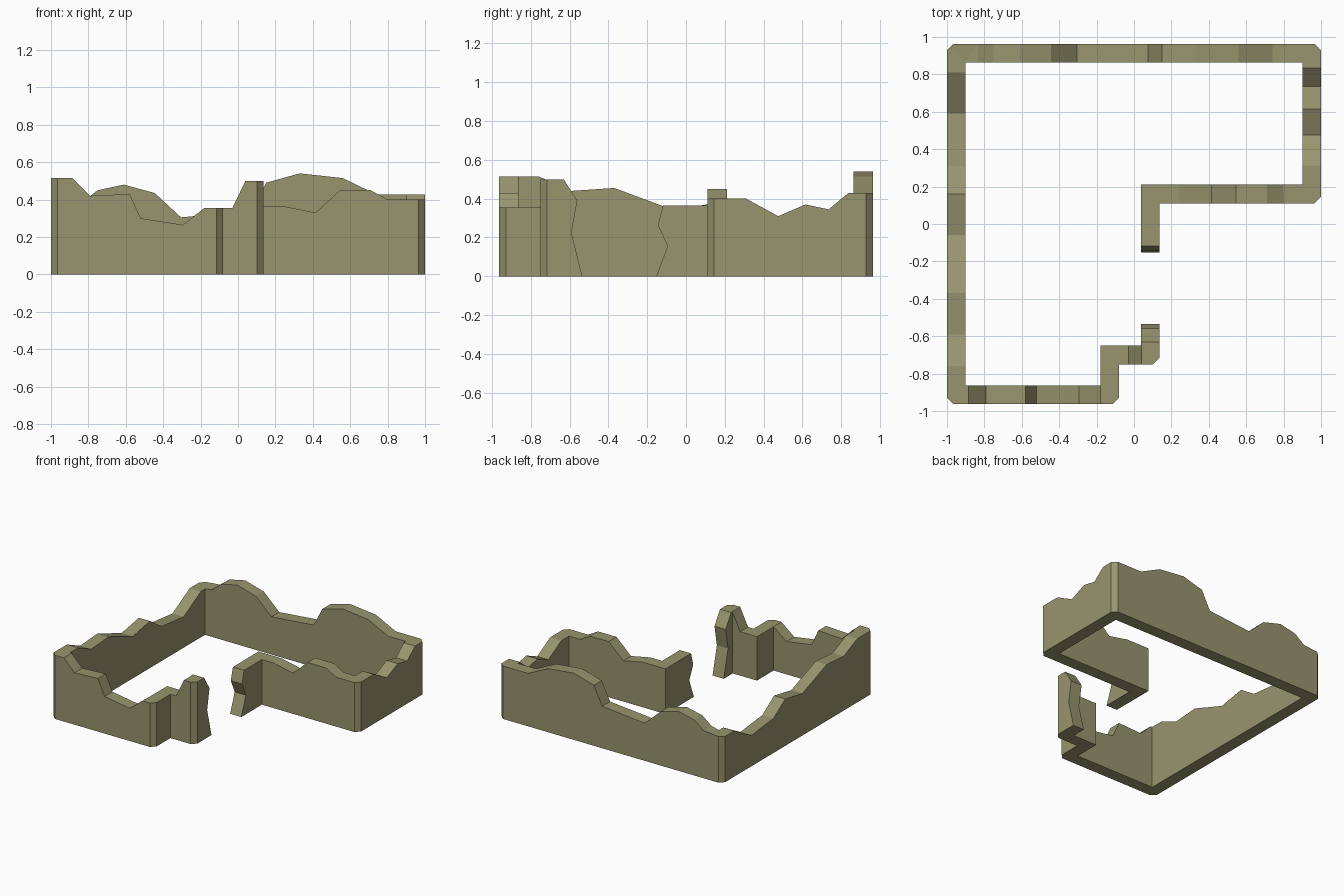
import bpy, bmesh, math
from mathutils import Vector

if "Cube" in bpy.data.objects:
    bpy.data.objects.remove(bpy.data.objects["Cube"])

HALF, CHAMFER = 0.05, 0.035

# Straight runs in clockwise order: (direction, fixed coordinate, [(position, height)...])
RUNS = [
    ((0, -1), 0.087, [(-0.63, 0.50)]),                                   # gate stub
    ((-1, 0), -0.70, [(0.04, 0.50), (-0.03, 0.355)]),                    # connector
    ((0, -1), -0.13, []),                                                # jog
    ((-1, 0), -0.913, [(-0.18, 0.355), (-0.295, 0.265), (-0.52, 0.30),
                       (-0.58, 0.43), (-0.79, 0.42), (-0.885, 0.515)]),  # front
    ((0, 1), -0.95, [(-0.76, 0.515), (-0.59, 0.44), (-0.37, 0.455), (-0.06, 0.34),
                     (0.16, 0.38), (0.31, 0.28), (0.59, 0.25), (0.81, 0.37)]),  # left
    ((1, 0), 0.913, [(-0.835, 0.385), (-0.75, 0.45), (-0.61, 0.48), (-0.445, 0.435),
                     (-0.305, 0.305), (0.075, 0.34), (0.15, 0.49), (0.33, 0.54),
                     (0.56, 0.515), (0.74, 0.428)]),                     # back
    ((0, -1), 0.95, [(0.835, 0.428), (0.735, 0.345), (0.615, 0.37),
                     (0.475, 0.31), (0.31, 0.40)]),                      # right
    ((-1, 0), 0.16, [(0.80, 0.40), (0.71, 0.45), (0.545, 0.45),
                     (0.415, 0.33), (0.24, 0.365)]),                     # inner
    ((0, -1), 0.087, []),                                                # inner stub
]
# Broken end outlines as (y, z), bottom to top
START = [(-0.535, 0), (-0.59, 0.225), (-0.56, 0.39)]
END = [(-0.153, 0), (-0.095, 0.155), (-0.145, 0.265), (-0.118, 0.365)]


def left(d):
    return Vector((-d[1], d[0], 0))


def column(centre, offset, h):
    return [[centre + s * offset + Vector((0, 0, z)) for z in (0, h)] for s in (1, -1)]


def broken_end(x, d, outline):
    return [[Vector((x, y, z)) + s * HALF * left(d) for y, z in outline] for s in (1, -1)]


# Columns of points on the outer and inner face along the whole wall
columns = [broken_end(RUNS[0][1], RUNS[0][0], START)]
corners = []
h = 0.5
for i, (d, fixed, stations) in enumerate(RUNS):
    for t, h in stations:
        c = Vector((t, fixed, 0)) if d[0] else Vector((fixed, t, 0))
        columns.append(column(c, left(d) * HALF, h))
    if i + 1 < len(RUNS):
        d2, fixed2, _ = RUNS[i + 1]
        c = Vector((fixed2, fixed, 0)) if d[0] else Vector((fixed, fixed2, 0))
        off = (left(d) + left(d2)) * HALF
        columns.append(column(c, off, h))
        if d[0] * d2[1] - d[1] * d2[0] < 0:
            corners.append(c + off)
columns.append(broken_end(RUNS[-1][1], RUNS[-1][0], END))

# Skin the columns
bm = bmesh.new()
cols = [[[bm.verts.new(p) for p in side] for side in col] for col in columns]
for a, b in zip(cols, cols[1:]):
    for s in (0, 1):
        bm.faces.new(a[s] + b[s][::-1])
    for k in (0, -1):
        bm.faces.new((a[0][k], b[0][k], b[1][k], a[1][k]))
for outer, inner in (cols[0], cols[-1]):
    for k in range(len(outer) - 1):
        bm.faces.new((outer[k], outer[k + 1], inner[k + 1], inner[k]))
bmesh.ops.recalc_face_normals(bm, faces=bm.faces[:])
bmesh.ops.dissolve_limit(bm, angle_limit=math.radians(0.5), verts=bm.verts[:], edges=bm.edges[:])

# Chamfer the outer corners
picked = [e for e in bm.edges if any(
    all((v.co.xy - c.xy).length < 1e-4 for v in e.verts) for c in corners)]
bmesh.ops.bevel(bm, geom=picked, offset=CHAMFER, offset_type='OFFSET', segments=1,
                profile=0.5, affect='EDGES')
bmesh.ops.recalc_face_normals(bm, faces=bm.faces[:])
bmesh.ops.triangulate(bm, faces=[f for f in bm.faces if len(f.verts) > 4])

mesh = bpy.data.meshes.new("ruined_wall")
bm.to_mesh(mesh)
bm.free()
wall = bpy.data.objects.new("ruined_wall", mesh)
bpy.context.collection.objects.link(wall)

stone = bpy.data.materials.new("olive_stone")
stone.diffuse_color = (0.31, 0.30, 0.155, 1)
stone.use_nodes = True
stone.node_tree.nodes["Principled BSDF"].inputs["Base Color"].default_value = stone.diffuse_color
mesh.materials.append(stone)
